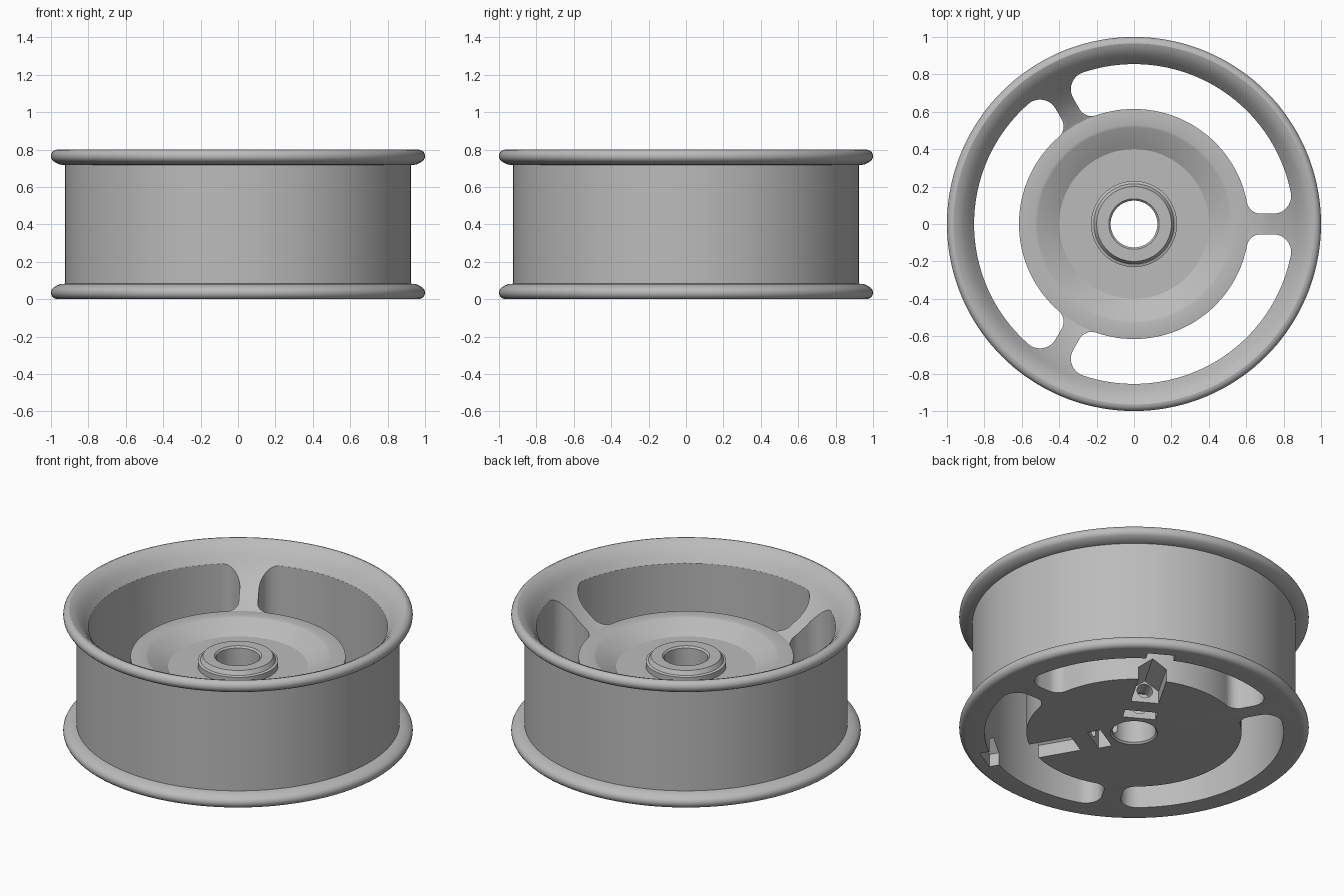
import bpy, bmesh
from math import sin, cos, pi, atan2, sqrt, radians
from mathutils import Matrix, Vector

cube = bpy.data.objects.get("Cube")
if cube:
    bpy.data.objects.remove(cube, do_unlink=True)

grey = bpy.data.materials.new("plain_grey")
grey.use_nodes = True
grey.diffuse_color = (0.5, 0.5, 0.5, 1)
grey.node_tree.nodes["Principled BSDF"].inputs["Base Color"].default_value = (0.5, 0.5, 0.5, 1)


def finish(bm, name):
    bmesh.ops.recalc_face_normals(bm, faces=bm.faces)
    mesh = bpy.data.meshes.new(name)
    bm.to_mesh(mesh)
    bm.free()
    mesh.materials.append(grey)
    obj = bpy.data.objects.new(name, mesh)
    bpy.context.collection.objects.link(obj)
    return obj


def arc(cx, cy, r, a0, a1, n):
    return [(cx + r * cos(a0 + (a1 - a0) * i / n), cy + r * sin(a0 + (a1 - a0) * i / n))
            for i in range(n + 1)]


def revolve(profile, name, steps=144):
    bm = bmesh.new()
    vs = [bm.verts.new((r, 0, z)) for r, z in profile]
    edges = [bm.edges.new((vs[i - 1], vs[i])) for i in range(len(vs))]
    bmesh.ops.spin(bm, geom=vs + edges, cent=(0, 0, 0), axis=(0, 0, 1),
                   angle=2 * pi, steps=steps, use_merge=True)
    bmesh.ops.remove_doubles(bm, verts=bm.verts, dist=1e-5)
    return finish(bm, name)


def prism(points, offset, name, matrix):
    """Extrude a closed outline of 3D points along an offset."""
    bm = bmesh.new()
    face = bm.faces.new([bm.verts.new(p) for p in points])
    top = bmesh.ops.extrude_face_region(bm, geom=[face])["geom"]
    bmesh.ops.translate(bm, vec=offset, verts=[v for v in top if isinstance(v, bmesh.types.BMVert)])
    bm.transform(matrix)
    return finish(bm, name)


def cut(target, cutter):
    mod = target.modifiers.new("cut", 'BOOLEAN')
    mod.operation, mod.solver, mod.object = 'DIFFERENCE', 'EXACT', cutter
    bpy.context.view_layer.objects.active = target
    bpy.ops.object.modifier_apply(modifier=mod.name)
    bpy.data.objects.remove(cutter, do_unlink=True)


# Solid wheel section: bore, flat underside, lips, barrel, dished top, boss
low_lip = arc(0.965, 0.035, 0.035, -pi / 2, pi * 0.3, 8) + [(0.955, 0.08), (0.925, 0.083)]
high_lip = [(r, 0.8 - z) for r, z in reversed(low_lip)]
shoulder = [(0.94, 0.79), (0.91, 0.765), (0.88, 0.73), (0.855, 0.69)]
spoke_top = [(0.8, 0.63), (0.74, 0.575), (0.68, 0.53), (0.615, 0.5)]
dish = [(0.53, 0.51), (0.515, 0.505), (0.4, 0.44)]
boss = [(0.23, 0.44), (0.23, 0.475), (0.215, 0.48), (0.2, 0.505), (0.135, 0.505), (0.125, 0.495)]
bore = [(0.125, 0.01), (0.135, 0)]
wheel = revolve(low_lip + high_lip + shoulder + spoke_top + dish + boss + bore, "wheel")

# Window outline: ring sector with rounded corners beside each spoke
R_OUT, R_IN, HALF, F_OUT, F_IN = 0.855, 0.615, 0.055, 0.095, 0.075


def corner(dist, f):
    y = HALF + f
    return sqrt(dist * dist - y * y), y


ox, oy = corner(R_OUT - F_OUT, F_OUT)
ix, iy = corner(R_IN + F_IN, F_IN)
a_out, a_in = atan2(oy, ox), atan2(iy, ix)
half = (arc(0, 0, R_IN, pi / 3, a_in, 20)[:-1]
        + arc(ix, iy, F_IN, a_in + pi, 1.5 * pi, 8)
        + arc(ox, oy, F_OUT, -pi / 2, a_out, 10)
        + arc(0, 0, R_OUT, a_out, pi / 3, 20)[1:])
flip = Matrix.Rotation(pi / 3, 2) @ Matrix(((1, 0), (0, -1))) @ Matrix.Rotation(-pi / 3, 2)
mirrored = [tuple(flip @ Vector(p)) for p in reversed(half[1:-1])]
window = [(x, y, -0.1) for x, y in half + mirrored]

# Gabled channel and nut slot on the underside
channel = [(0.355, -0.08, -0.1), (0.355, 0.08, -0.1), (0.355, 0.08, 0.08),
           (0.355, 0, 0.14), (0.355, -0.08, 0.08)]
slot = [(0.17, -0.095, -0.1), (0.25, -0.095, -0.1), (0.25, 0.095, -0.1), (0.17, 0.095, -0.1)]
screw = [(0.08, y, z + 0.075) for y, z in arc(0, 0, 0.045, 0, 2 * pi, 24)[:-1]]

for k in range(3):
    turn = Matrix.Rotation(radians(120 * k), 4, 'Z')
    opposite = Matrix.Rotation(radians(120 * k + 60), 4, 'Z')
    cut(wheel, prism(window, (0, 0, 1.2), "window_cutter", turn))
    cut(wheel, prism(channel, (0.555, 0, 0), "channel_cutter", opposite))
    cut(wheel, prism(slot, (0, 0, 0.26), "slot_cutter", opposite))
    cut(wheel, prism(screw, (0.33, 0, 0), "screw_cutter", opposite))

bpy.ops.object.select_all(action='DESELECT')
wheel.select_set(True)
bpy.context.view_layer.objects.active = wheel
bpy.ops.object.shade_smooth_by_angle(angle=radians(28))
